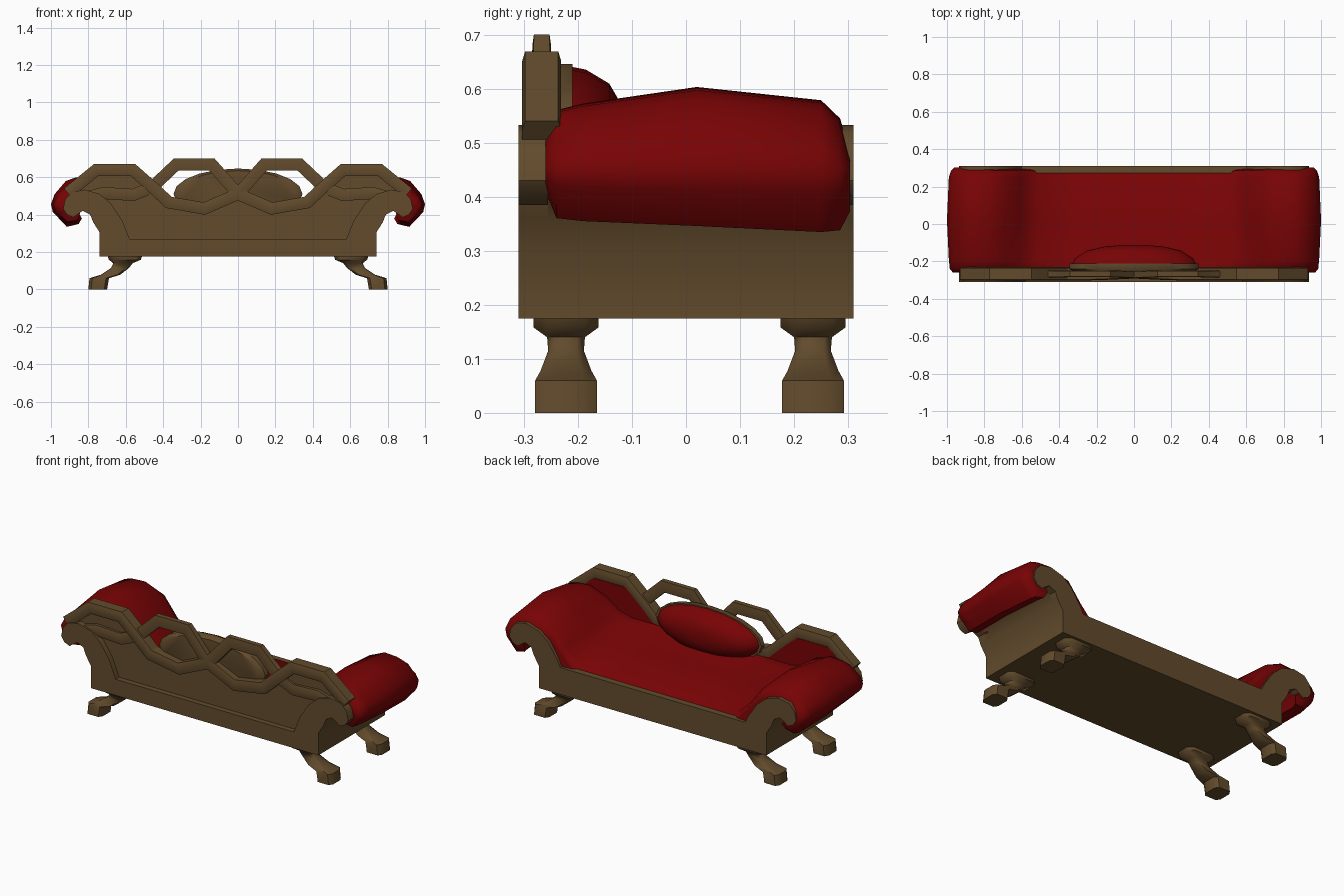
import bpy, bmesh, math
from mathutils import Vector

if "Cube" in bpy.data.objects:
    bpy.data.objects.remove(bpy.data.objects["Cube"])


def material(name, rgb):
    m = bpy.data.materials.new(name)
    m.diffuse_color = (*rgb, 1)
    m.use_nodes = True
    m.node_tree.nodes["Principled BSDF"].inputs["Base Color"].default_value = m.diffuse_color
    return m


wood = material("brown wood", (0.122, 0.070, 0.025))
red = material("red upholstery", (0.188, 0.001, 0.0015))


def finish(name, verts, faces, mat, angle=35):
    me = bpy.data.meshes.new(name)
    me.from_pydata([tuple(v) for v in verts], [], faces)
    bm = bmesh.new()
    bm.from_mesh(me)
    bmesh.ops.recalc_face_normals(bm, faces=bm.faces)
    bm.to_mesh(me)
    bm.free()
    me.materials.append(mat)
    ob = bpy.data.objects.new(name, me)
    bpy.context.collection.objects.link(ob)
    bpy.ops.object.select_all(action='DESELECT')
    ob.select_set(True)
    bpy.context.view_layer.objects.active = ob
    bpy.ops.object.shade_smooth_by_angle(angle=math.radians(angle))
    return ob


def loft(name, rings, mat, angle=35):
    """Join closed rings of equal length and cap both ends."""
    n = len(rings[0])
    verts = [p for r in rings for p in r]
    faces = [(k * n + i, k * n + (i + 1) % n, (k + 1) * n + (i + 1) % n, (k + 1) * n + i)
             for k in range(len(rings) - 1) for i in range(n)]
    faces += [tuple(range(n)), tuple(range(len(verts) - n, len(verts)))]
    return finish(name, verts, faces, mat, angle)


def mirrored(half):
    """Close a right-hand outline across x = 0."""
    return half + [(-x, z) for x, z in reversed(half) if x > 0]


def board(name, half, y0, y1, mat, angle=40):
    out = mirrored(half)
    return loft(name, [[(x, y, z) for x, z in out] for y in (y0, y1)], mat, angle)


# scrolled side boards: outer edge from the bottom up around the scroll
scroll = [(0.74, 0.175), (0.74, 0.305), (0.775, 0.36), (0.79, 0.40), (0.83, 0.42), (0.86, 0.40),
          (0.88, 0.385), (0.915, 0.40), (0.935, 0.43), (0.925, 0.48), (0.89, 0.52), (0.82, 0.533),
          (0.74, 0.51), (0.68, 0.46), (0.62, 0.37)]
board("seat_side_board", scroll + [(0.602, 0.333)], 0.265, 0.31, wood)
board("back_frame_board", scroll + [(0.58, 0.27)], -0.31, -0.255, wood)

# recessed back panel, its top following the lower rails, and its red lining
board("back_panel", [(0.70, 0.20), (0.72, 0.38), (0.86, 0.45), (0.86, 0.54), (0.77, 0.61), (0.56, 0.61),
                     (0.46, 0.53), (0.38, 0.45), (0.19, 0.42), (0, 0.49)], -0.278, -0.25, wood)
board("back_lining", [(0.70, 0.30), (0.84, 0.45), (0.84, 0.54), (0.77, 0.61), (0.56, 0.61),
                      (0.46, 0.53), (0.38, 0.46), (0.19, 0.43), (0, 0.49)], -0.255, -0.232, red)

# body under the upholstery, with the flared end walls
board("body", [(0.74, 0.175), (0.74, 0.305), (0.775, 0.36), (0.79, 0.40), (0.83, 0.42), (0.80, 0.45),
               (0.72, 0.43), (0.64, 0.33), (0.58, 0.27)], -0.27, 0.28, wood, 50)

# upholstery: seat and rolled arms in one cross-section, changing along the depth
section = [(0.28, 0.41), (0.52, 0.41), (0.60, 0.47), (0.68, 0.55), (0.78, 0.603), (0.87, 0.597),
           (0.92, 0.58), (0.98, 0.51), (1.0, 0.455), (0.99, 0.41), (0.925, 0.338), (0.87, 0.35),
           (0.855, 0.40), (0.83, 0.435), (0.74, 0.40), (0.60, 0.25)]
stations = [(-0.26, 0.47, 0.35, 0.968), (-0.24, 0.72, 0.80, 0.985), (-0.19, 0.80, 0.85, 0.99),
            (0.02, 1.0, 0.93, 1.0), (0.25, 0.84, 1.03, 0.99), (0.285, 0.62, 1.0, 0.978),
            (0.303, 0.25, 0.7, 0.96)]
seat_heights = [0.43, 0.445, 0.43, 0.395, 0.35, 0.323, 0.30]
rings = []
for (y, up, down, wide), seat in zip(stations, seat_heights):
    half = []
    for i, (x, z) in enumerate(section):
        if i < 2:
            z = seat
        elif i < 15:
            z = 0.45 + (z - 0.45) * (up if z > 0.45 else down)
        if i == 2:
            z -= max(0, 0.41 - seat) * 0.6
        half.append((x * wide if x > 0.86 else x, z))
    # the seat strip stops just inside the board
    rings.append([(x, min(y, 0.29) if abs(x) < 0.7 else y, z) for x, z in mirrored(half)])
loft("upholstered_seat_and_arms", rings, red, 50)


# oval backrest: wooden shell and padded front
def oval(y, k, n=20, cz=0.51):
    return [(0.345 * k * math.cos(2 * math.pi * i / n), y, cz + 0.136 * k * math.sin(2 * math.pi * i / n))
            for i in range(n)]


loft("oval_back_shell", [oval(-0.255, 0.92), oval(-0.24, 1.0), oval(-0.21, 1.0)], wood, 40)
loft("oval_back_cushion", [oval(-0.22, 0.97), oval(-0.185, 0.92), oval(-0.142, 0.73),
                           oval(-0.120, 0.45), oval(-0.113, 0.2)], red, 50)


# interlaced rails: eight-sided bar swept along a path in the x-z plane
def rail(name, path, thick=0.032):
    pts = [Vector((x, z)) for x, z, w in path]
    rings = []
    for i, (x, z, w) in enumerate(path):
        a = (pts[i] - pts[i - 1]).normalized() if i else None
        b = (pts[i + 1] - pts[i]).normalized() if i < len(pts) - 1 else None
        a, b = a or b, b or a
        t = (a + b).normalized()
        n = Vector((-t.y, t.x)) * thick / max(0.6, t.dot(a))
        ring = []
        for u, v in ((1, .85), (.45, 1), (-.45, 1), (-1, .85), (-1, -.85), (-.45, -1), (.45, -1), (1, -.85)):
            ring.append((x + n.x * u, -0.267 + w * v, z + n.y * u))
        rings.append(ring)
    return loft(name, rings, wood, 25)


wave = [(-0.91, 0.515, 0.036), (-0.76, 0.637, 0.036), (-0.56, 0.637, 0.036), (-0.45, 0.54, 0.036),
        (-0.37, 0.465, 0.036), (-0.18, 0.432, 0.033), (0, 0.51, 0.024), (0.14, 0.668, 0.017),
        (0.33, 0.668, 0.017), (0.46, 0.545, 0.020), (0.56, 0.505, 0.028), (0.72, 0.515, 0.034),
        (0.90, 0.465, 0.034)]
rail("back_rail_left", wave)
rail("back_rail_right", [(-x, z, w) for x, z, w in reversed(wave)])

# splayed legs: centre x, half x, half y, height
leg = [(0.75, 0.05, 0.057, 0), (0.742, 0.052, 0.057, 0.06), (0.682, 0.052, 0.047, 0.078),
       (0.630, 0.048, 0.033, 0.115), (0.615, 0.052, 0.035, 0.14), (0.605, 0.085, 0.060, 0.158),
       (0.605, 0.093, 0.060, 0.18)]
for side, s in (("right", 1), ("left", -1)):
    for place, cy in (("back", 0.235), ("front", -0.222)):
        rings = []
        for cx, hx, hy, z in leg:
            rings.append([(s * (cx + hx * u), cy + hy * v, z) for u, v in
                          ((1, .6), (.7, 1), (-.7, 1), (-1, .6), (-1, -.6), (-.7, -1), (.7, -1), (1, -.6))])
        loft(f"{place}_{side}_leg", rings, wood, 50)
